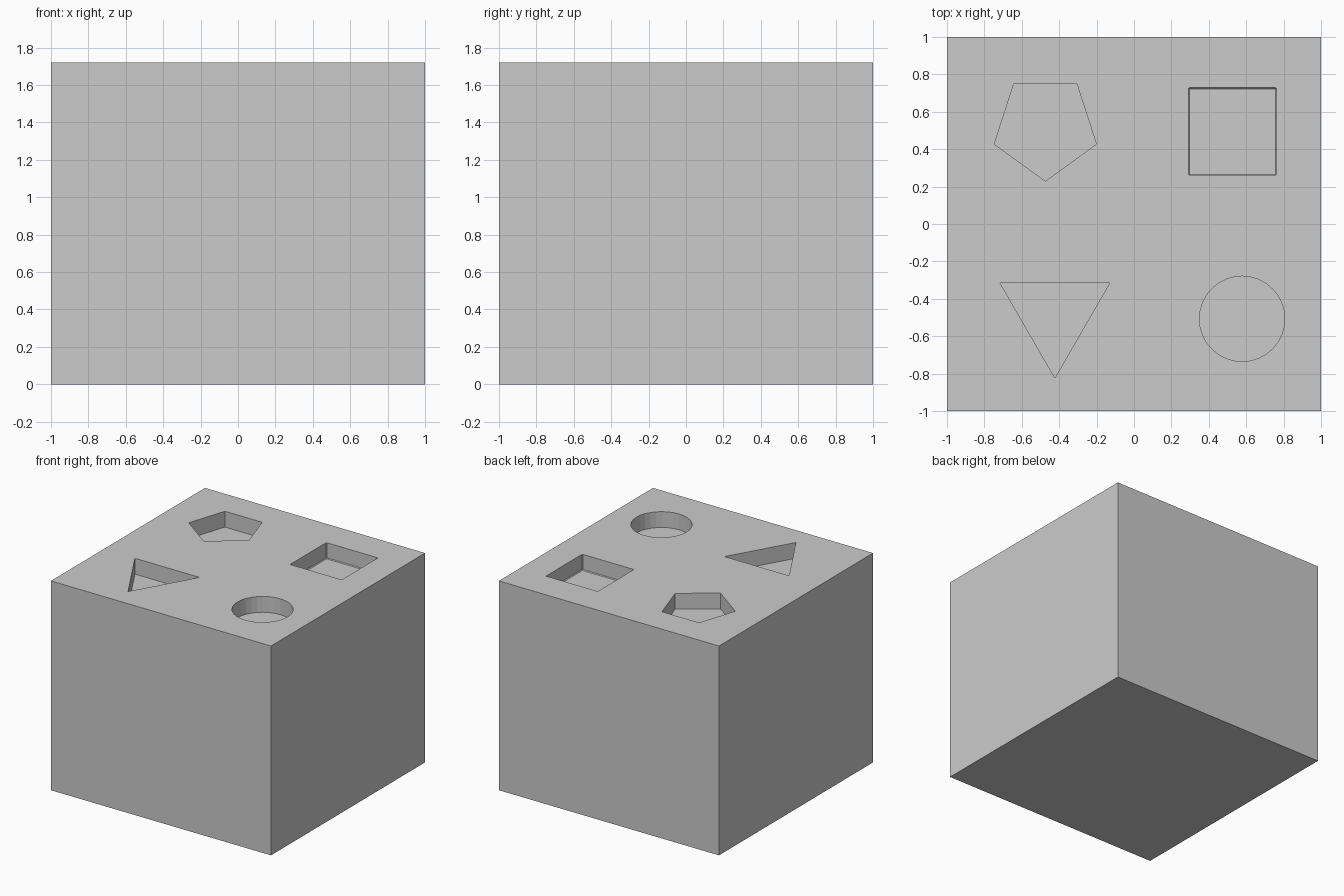
import bpy, math

if "Cube" in bpy.data.objects:
    bpy.data.objects.remove(bpy.data.objects["Cube"])

DEPTH = 0.13
HEIGHT = 1.72

# Solid block
bpy.ops.mesh.primitive_cube_add(size=1, location=(0, 0, HEIGHT / 2))
block = bpy.context.object
block.name = "shape_sorter_block"
block.scale = (2, 2, HEIGHT)
bpy.ops.object.transform_apply(location=False, rotation=False, scale=True)


def cut_pocket(name, sides, radius, x, y, start_angle):
    """Sink a regular-polygon pocket into the top face."""
    bpy.ops.mesh.primitive_cylinder_add(
        vertices=sides, radius=radius, depth=2 * DEPTH, location=(x, y, HEIGHT))
    cutter = bpy.context.object
    cutter.name = name
    # cylinder's first vertex lies on +y
    cutter.rotation_euler.z = start_angle - math.pi / 2
    cutter.hide_render = True
    cutter.hide_set(True)
    mod = block.modifiers.new(name, 'BOOLEAN')
    mod.operation = 'DIFFERENCE'
    mod.solver = 'EXACT'
    mod.object = cutter
    return cutter


# Pockets: pentagon, square, triangle, circle
down = -math.pi / 2
cut_pocket("pentagon_cutter", 5, 0.287, -0.474, 0.516, down)
square = cut_pocket("square_cutter", 4, 0.235 * math.sqrt(2), 0.527, 0.494, math.pi / 4)
cut_pocket("triangle_cutter", 3, 0.339, -0.423, -0.484, down)
cut_pocket("circle_cutter", 32, 0.228, 0.578, -0.507, 0)

# Slightly eased vertical corners on the square pocket
bevel = square.modifiers.new("eased_corners", 'BEVEL')
bevel.width = 0.006
bevel.segments = 1

# Bake the pockets and drop the cutters
bpy.context.view_layer.objects.active = block
for mod in list(block.modifiers):
    cutter = mod.object
    bpy.ops.object.modifier_apply(modifier=mod.name)
    bpy.data.objects.remove(cutter)
